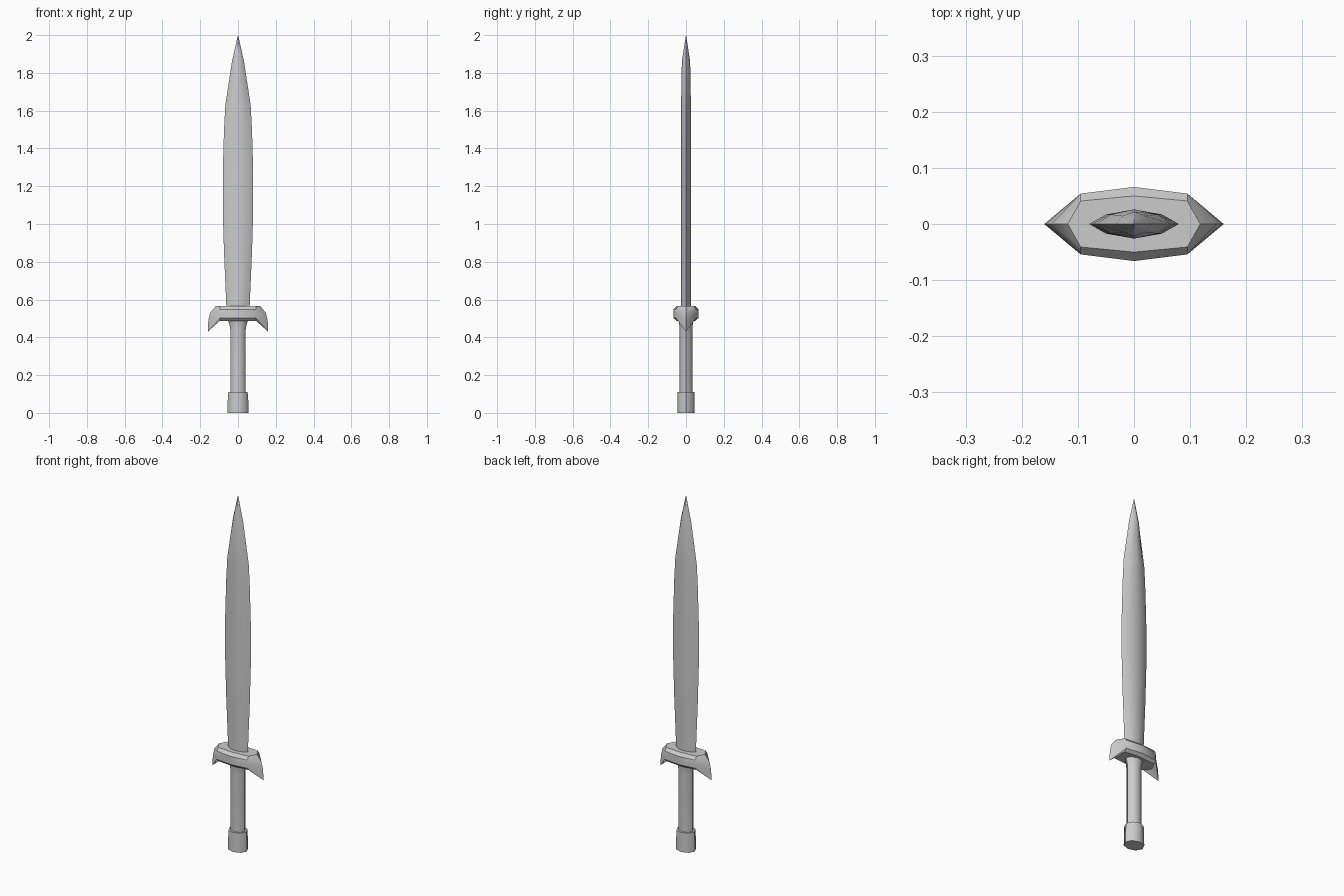
import bpy, bmesh, math

if "Cube" in bpy.data.objects:
    bpy.data.objects.remove(bpy.data.objects["Cube"])


def loft(name, rings, angle=30):
    """Skin closed rings of equal point count, cap both ends, shade smooth."""
    bm = bmesh.new()
    loops = [[bm.verts.new(p) for p in r] for r in rings]
    n = len(rings[0])
    for a, b in zip(loops, loops[1:]):
        for i in range(n):
            j = (i + 1) % n
            bm.faces.new((a[i], a[j], b[j], b[i]))
    bm.faces.new(loops[0])
    bm.faces.new(loops[-1])
    bmesh.ops.remove_doubles(bm, verts=bm.verts, dist=0.0002)
    # collapsed ends may leave coincident halves behind
    loose = [f for f in bm.faces if f.calc_area() < 1e-8]
    bmesh.ops.delete(bm, geom=loose, context='FACES')
    bmesh.ops.recalc_face_normals(bm, faces=bm.faces)
    me = bpy.data.meshes.new(name)
    bm.to_mesh(me)
    bm.free()
    ob = bpy.data.objects.new(name, me)
    bpy.context.collection.objects.link(ob)
    bpy.ops.object.select_all(action='DESELECT')
    ob.select_set(True)
    bpy.context.view_layer.objects.active = ob
    bpy.ops.object.shade_smooth_by_angle(angle=math.radians(angle))
    return ob


def section(profile, unit):
    """Scale a unit outline by (z, half width, half depth) stations."""
    return [[(x * w, y * d, z) for x, y in unit] for z, w, d in profile]


# Blade: flattened eight-sided section tapering to a point
blade_unit = [(1, 0), (.62, .66), (0, 1), (-.62, .66),
              (-1, 0), (-.62, -.66), (0, -1), (.62, -.66)]
blade_profile = [(.52, .059, .026), (.57, .062, .026), (.85, .074, .026),
                 (1.05, .08, .026), (1.3, .08, .026), (1.5, .074, .026),
                 (1.63, .067, .026), (1.86, .032, .022), (2.0, .0005, .0005)]
loft("blade", section(blade_profile, blade_unit))

# Grip and pommel: eight-sided oval sections
oval = [(math.cos(i * math.pi / 4), math.sin(i * math.pi / 4)) for i in range(8)]
loft("grip", section([(.09, .041, .034), (.44, .041, .034),
                      (.47, .046, .036), (.495, .056, .038)], oval), 50)
loft("pommel", section([(0, .056, .046), (.06, .055, .046), (.11, .051, .046)], oval), 50)

# Crossguard: rounded bar whose ends close into drooping vertical ridges
half = [(0, .565), (.05, .565), (.066, .548), (.066, .525),
        (.066, .502), (.05, .487), (0, .487)]
ridge = [(.118, .565), (.118, .565), (.147, .53), (.157, .49),
         (.16, .43), (.12, .487), (.12, .487)]


def guard_ring(x, k):
    right = [(x, y * k, z) for y, z in half]
    return right + [(x, -y, z) for x, y, z in right[-2:0:-1]]


def guard_end(s):
    right = [(s * x, 0, z) for x, z in ridge]
    return right + right[-2:0:-1]


guard_rings = [guard_ring(-.095, .82), guard_ring(0, 1), guard_ring(.095, .82)]
bm_rings = [guard_end(-1)] + guard_rings + [guard_end(1)]
# pull end points slightly apart so the caps stay valid before welding
bm_rings = [[(x, y + (.00005 if i < 7 else -.00005), z) for i, (x, y, z) in enumerate(r)]
            for r in bm_rings]
loft("crossguard", bm_rings, 40)
